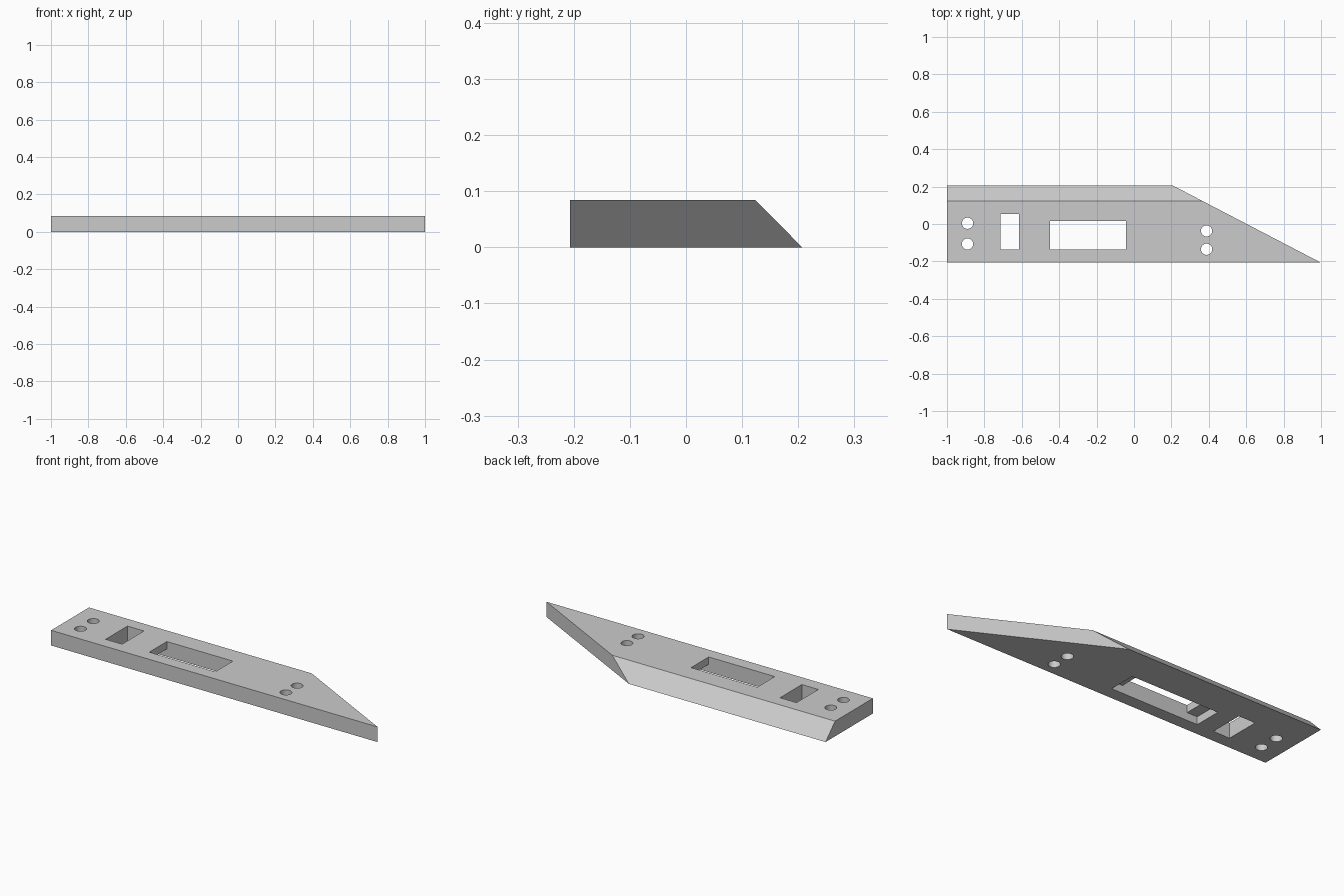
import bpy
import bmesh
from mathutils import Vector

cube = bpy.data.objects.get("Cube")
if cube:
    bpy.data.objects.remove(cube, do_unlink=True)

HALF_X, HALF_Y, HEIGHT = 1.0, 0.207, 0.084
BEVEL = 0.083        # run of the sloped back edge
LEDGE = 0.043        # height of the ledge inside the long slot

grey = bpy.data.materials.new("plain_grey")
grey.use_nodes = True
colour = (0.6, 0.6, 0.6, 1)
grey.diffuse_color = colour
grey.node_tree.nodes["Principled BSDF"].inputs["Base Color"].default_value = colour


def make_object(name, bm):
    bmesh.ops.recalc_face_normals(bm, faces=bm.faces)
    mesh = bpy.data.meshes.new(name)
    bm.to_mesh(mesh)
    bm.free()
    mesh.materials.append(grey)
    obj = bpy.data.objects.new(name, mesh)
    bpy.context.collection.objects.link(obj)
    return obj


def cut(target, cutter):
    """Subtract the cutter, apply, and remove it."""
    cutter.hide_render = True
    mod = target.modifiers.new("cut", 'BOOLEAN')
    mod.operation = 'DIFFERENCE'
    mod.solver = 'EXACT'
    mod.object = cutter
    bpy.context.view_layer.objects.active = target
    bpy.ops.object.modifier_apply(modifier=mod.name)
    bpy.data.objects.remove(cutter, do_unlink=True)


def box_cutter(x0, x1, y0, y1, z0, z1):
    bm = bmesh.new()
    bmesh.ops.create_cube(bm, size=1)
    bmesh.ops.scale(bm, vec=(x1 - x0, y1 - y0, z1 - z0), verts=bm.verts)
    bmesh.ops.translate(bm, vec=((x0 + x1) / 2, (y0 + y1) / 2, (z0 + z1) / 2), verts=bm.verts)
    return make_object("box_cutter", bm)


def hole_cutter(x, y, radius=0.03):
    bm = bmesh.new()
    bmesh.ops.create_cone(bm, cap_ends=True, segments=32, radius1=radius,
                          radius2=radius, depth=1)
    bmesh.ops.translate(bm, vec=(x, y, 0), verts=bm.verts)
    return make_object("hole_cutter", bm)


# Plate: end profile with a sloped back edge, extruded along x
bm = bmesh.new()
profile = [(-HALF_Y, 0), (HALF_Y, 0), (HALF_Y - BEVEL, HEIGHT), (-HALF_Y, HEIGHT)]
face = bm.faces.new([bm.verts.new((-HALF_X, y, z)) for y, z in profile])
extruded = bmesh.ops.extrude_face_region(bm, geom=[face])
end = [v for v in extruded["geom"] if isinstance(v, bmesh.types.BMVert)]
bmesh.ops.translate(bm, vec=(2 * HALF_X, 0, 0), verts=end)

# Slanted end running to a point at the front corner
tip, shoulder = Vector((HALF_X, -HALF_Y, 0)), Vector((0.205, HALF_Y, 0))
edge = shoulder - tip
sliced = bmesh.ops.bisect_plane(bm, geom=bm.verts[:] + bm.edges[:] + bm.faces[:], dist=1e-5,
                                plane_co=tip, plane_no=(edge.y, -edge.x, 0), clear_outer=True)
bmesh.ops.holes_fill(bm, edges=[e for e in bm.edges if e.is_boundary])
plate = make_object("mounting_plate", bm)

# Small window, long slot, and the wider recess under the slot
cut(plate, box_cutter(-0.715, -0.614, -0.137, 0.054, -1, 1))
cut(plate, box_cutter(-0.448, -0.043, -0.137, 0.017, -1, 1))
cut(plate, box_cutter(-0.512, 0.025, -0.137, 0.017, -1, LEDGE))

# Screw holes in pairs at both ends
for x, y in [(-0.89, 0.004), (-0.89, -0.107), (0.388, -0.037), (0.388, -0.135)]:
    cut(plate, hole_cutter(x, y))

bpy.ops.object.select_all(action='DESELECT')
plate.select_set(True)
bpy.context.view_layer.objects.active = plate
bpy.ops.object.shade_smooth_by_angle()
